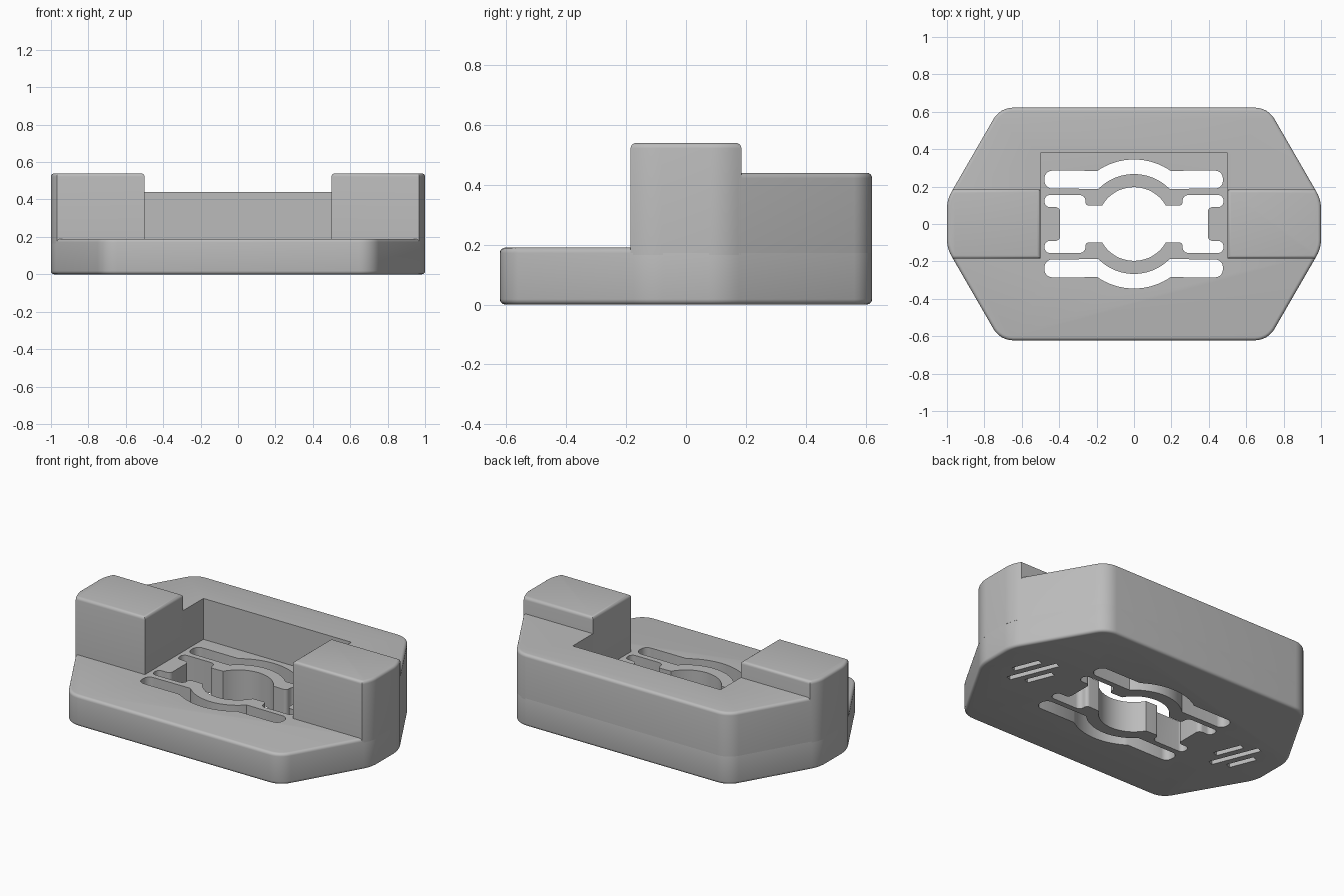
import bpy
import bmesh
import math
from mathutils import Vector

if "Cube" in bpy.data.objects:
    bpy.data.objects.remove(bpy.data.objects["Cube"])

# Main dimensions
BASE_TOP, WALL_TOP, BLOCK_TOP = 0.19, 0.44, 0.54
SEAT = BASE_TOP - 0.025      # where upper parts sink into the base
HALF_Y, BLOCK_Y, POCKET_X, POCKET_Y = 0.622, 0.185, 0.5, 0.38
FILLET = 0.018

grey = bpy.data.materials.new("mid grey")
grey.use_nodes = True
grey.diffuse_color = (0.5, 0.5, 0.5, 1)
grey.node_tree.nodes["Principled BSDF"].inputs["Base Color"].default_value = (0.5, 0.5, 0.5, 1)


def rounded(corners, steps=6):
    """Turn (x, y, radius) corners into an outline with filleted corners."""
    out = []
    for i, (x, y, r) in enumerate(corners):
        p = Vector((x, y))
        if r == 0:
            out.append(p)
            continue
        a = (Vector(corners[i - 1][:2]) - p).normalized()
        b = (Vector(corners[(i + 1) % len(corners)][:2]) - p).normalized()
        half = a.angle(b) / 2
        centre = p + (a + b).normalized() * r / math.sin(half)
        start = p + a * r / math.tan(half) - centre
        end = p + b * r / math.tan(half) - centre
        for k in range(steps + 1):
            t = k / steps
            out.append(centre + (start * (1 - t) + end * t).normalized() * r)
    return out


def arc(radius, x, leftward=False, steps=20):
    """Upper circle arc about the origin between -x and x."""
    a = math.acos(x / radius)
    angles = [math.pi - a + (2 * a - math.pi) * k / steps for k in range(steps + 1)]
    if leftward:
        angles.reverse()
    return [(radius * math.cos(t), radius * math.sin(t), 0) for t in angles]


def add_prism(bm, outline, z0, z1, bevel_heights=()):
    """Extrude an outline and fillet the rims at the given heights."""
    face = bm.faces.new([bm.verts.new((x, y, z0)) for x, y in outline])
    grown = bmesh.ops.extrude_face_region(bm, geom=[face], use_keep_orig=True)
    top = [g for g in grown["geom"] if isinstance(g, bmesh.types.BMVert)]
    bmesh.ops.translate(bm, verts=top, vec=(0, 0, z1 - z0))
    bmesh.ops.recalc_face_normals(bm, faces=bm.faces)
    rim = [e for e in bm.edges
           if any(all(abs(v.co.z - h) < 1e-5 for v in e.verts) for h in bevel_heights)]
    if rim:
        bmesh.ops.bevel(bm, geom=rim, offset=FILLET, segments=4, profile=0.5,
                        affect='EDGES', clamp_overlap=True)


def finish(bm, name):
    mesh = bpy.data.meshes.new(name)
    bm.to_mesh(mesh)
    bm.free()
    mesh.materials.append(grey)
    obj = bpy.data.objects.new(name, mesh)
    bpy.context.collection.objects.link(obj)
    return obj


def activate(obj):
    bpy.ops.object.select_all(action='DESELECT')
    obj.select_set(True)
    bpy.context.view_layer.objects.active = obj


def carve(obj, cutter):
    cutter.hide_render = True
    mod = obj.modifiers.new("carve", 'BOOLEAN')
    mod.operation, mod.solver, mod.object = 'DIFFERENCE', 'EXACT', cutter
    activate(obj)
    bpy.ops.object.modifier_apply(modifier=mod.name)
    bpy.data.objects.remove(cutter)


# Elongated outline with blunt pointed ends
side_y = 0.13
shoulder = 1 - (HALF_Y - side_y) / math.tan(math.radians(60))
right_half = [(shoulder, -HALF_Y, 0.12), (1, -side_y, 0.2),
              (1, side_y, 0.2), (shoulder, HALF_Y, 0.12)]
body_outline = rounded(right_half + [(-x, -y, r) for x, y, r in right_half])

# Base plate
bm = bmesh.new()
add_prism(bm, body_outline, 0, BASE_TOP, (0, BASE_TOP))
base = finish(bm, "base_plate")

# Openings: central clip hole, two flexing slots, diagonal grooves underneath
bm = bmesh.new()
edge = [(-0.395, 0.09, 0.025), (-0.478, 0.09, 0.028), (-0.478, 0.155, 0.028),
        (-0.26, 0.155, 0.03), (-0.26, 0.097, 0.02)]
upper = edge + arc(0.197, 0.17) + [(-x, y, r) for x, y, r in reversed(edge)]
hole = rounded(upper + [(-x, -y, r) for x, y, r in upper])
add_prism(bm, hole, -0.1, 0.3)

slot = ([(-0.478, 0.285, 0.04)] + arc(0.345, 0.195) + [(0.475, 0.285, 0.04),
        (0.475, 0.19, 0.04)] + arc(0.267, 0.19, True) + [(-0.478, 0.19, 0.04)])
slot = rounded(slot)
for sign in (1, -1):
    add_prism(bm, [(x, sign * y) for x, y in slot], -0.1, 0.3)

along = Vector((-0.37, 0.93)).normalized()
across = Vector((along.y, -along.x))
for end in (-0.73, 0.73):
    for row, length in ((-1, 0.17), (0, 0.31), (1, 0.17)):
        c = Vector((end, 0)) + across * row * 0.075
        groove = [c + along * length / 2 * i + across * 0.018 * j
                  for i, j in ((-1, -1), (1, -1), (1, 1), (-1, 1))]
        add_prism(bm, groove, -0.1, 0.08)
carve(base, finish(bm, "opening_cutter"))

# Back wall with the pocket cut into its front
bm = bmesh.new()
add_prism(bm, body_outline, SEAT, WALL_TOP, (WALL_TOP,))
cut = bmesh.ops.bisect_plane(bm, geom=bm.verts[:] + bm.edges[:] + bm.faces[:],
                             plane_co=(0, BLOCK_Y - 0.03, 0), plane_no=(0, 1, 0),
                             clear_inner=True)
bmesh.ops.holes_fill(bm, edges=[e for e in bm.edges if e.is_boundary])
bmesh.ops.recalc_face_normals(bm, faces=bm.faces)
wall = finish(bm, "back_wall")
bm = bmesh.new()
box = [(-POCKET_X, -1), (POCKET_X, -1), (POCKET_X, POCKET_Y), (-POCKET_X, POCKET_Y)]
add_prism(bm, box, -0.5, 1)
carve(wall, finish(bm, "pocket_cutter"))

# Tall end blocks
block_x = 1 - (BLOCK_Y - side_y) / math.tan(math.radians(60))
block = rounded([(POCKET_X, -BLOCK_Y, 0), (block_x, -BLOCK_Y, 0), (1, -side_y, 0.18),
                 (1, side_y, 0.18), (block_x, BLOCK_Y, 0), (POCKET_X, BLOCK_Y, 0)])
parts = [base, wall]
for name, sign in (("left_block", 1), ("right_block", -1)):
    bm = bmesh.new()
    add_prism(bm, [(sign * x, y) for x, y in block], SEAT, BLOCK_TOP, (BLOCK_TOP,))
    parts.append(finish(bm, name))

# Smooth fillets, crisp edges
for obj in parts:
    activate(obj)
    bpy.ops.object.shade_smooth_by_angle(angle=math.radians(35))
